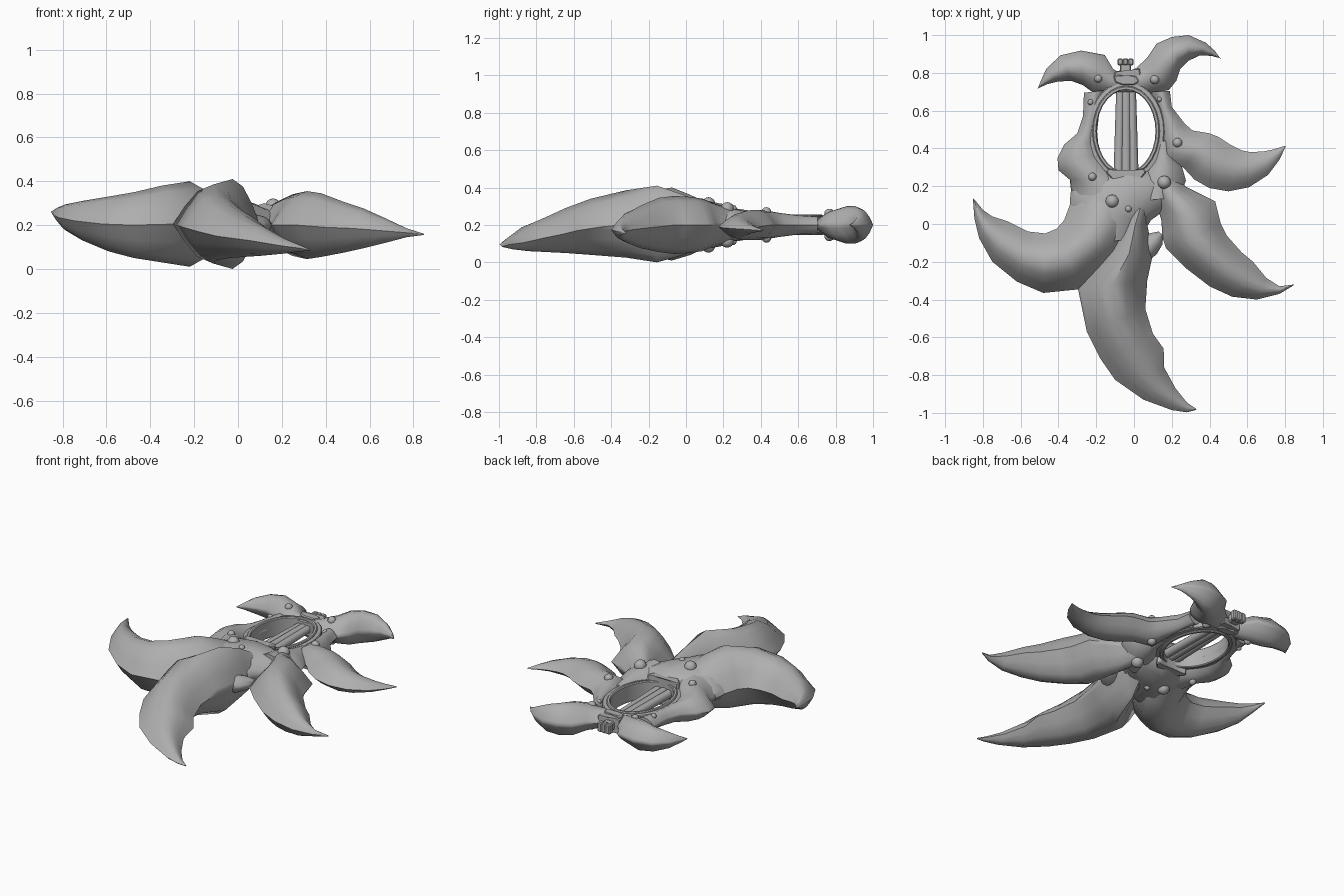
import bpy, bmesh, math
from mathutils import Vector

steel = bpy.data.materials.new("grey steel")
steel.diffuse_color = (0.43, 0.43, 0.43, 1)
MID = 0.2


def finish(name, bm, angle=40):
    bmesh.ops.remove_doubles(bm, verts=bm.verts, dist=0.0005)
    bmesh.ops.recalc_face_normals(bm, faces=bm.faces)
    me = bpy.data.meshes.new(name)
    bm.to_mesh(me)
    bm.free()
    ob = bpy.data.objects.new(name, me)
    bpy.context.collection.objects.link(ob)
    me.materials.append(steel)
    bpy.ops.object.select_all(action='DESELECT')
    ob.select_set(True)
    bpy.context.view_layer.objects.active = ob
    bpy.ops.object.shade_smooth_by_angle(angle=math.radians(angle))
    return ob


def blade(name, stations, power=2.3, n=8):
    """Loft lens-shaped sections; station = (edge a x, y, edge b x, y, half thickness, z)."""
    bm = bmesh.new()
    rings = []
    for ax, ay, bx, by, t, z in stations:
        ring = []
        for i in range(2 * n):
            a = math.pi * i / n
            k = (1 - math.cos(a)) / 2
            h = t * math.copysign(abs(math.sin(a)) ** power, math.sin(a))
            ring.append(bm.verts.new((ax + (bx - ax) * k, ay + (by - ay) * k, z + h)))
        rings.append(ring)
    for r, s in zip(rings, rings[1:]):
        for i in range(2 * n):
            j = (i + 1) % (2 * n)
            bm.faces.new((r[i], r[j], s[j], s[i]))
    bm.faces.new(rings[0])
    bm.faces.new(rings[-1])
    return finish(name, bm, 60)


def prism(name, outline, z0, z1, bevel=0.006):
    bm = bmesh.new()
    low = [bm.verts.new((x, y, z0)) for x, y in outline]
    high = [bm.verts.new((x, y, z1)) for x, y in outline]
    bm.faces.new(low)
    bm.faces.new(high)
    for i in range(len(low)):
        j = (i + 1) % len(low)
        bm.faces.new((low[i], low[j], high[j], high[i]))
    bmesh.ops.bevel(bm, geom=list(bm.edges), offset=bevel, segments=1, affect='EDGES')
    return finish(name, bm, 30)


# Big curved horns
blade("lower_blade", [
    (-0.02, 0.12, 0.10, 0.10, 0.09, .2), (-0.06, -0.02, 0.07, 0.00, 0.16, .2),
    (-0.15, -0.15, 0.10, -0.16, 0.205, .205), (-0.297, -0.34, 0.07, -0.30, 0.18, .205),
    (-0.25, -0.57, 0.06, -0.45, 0.15, .19), (-0.18, -0.71, 0.10, -0.58, 0.12, .17),
    (-0.10, -0.825, 0.157, -0.66, 0.095, .15), (0.05, -0.93, 0.16, -0.76, 0.07, .13),
    (0.20, -0.985, 0.22, -0.87, 0.035, .105), (0.28, -0.997, 0.28, -0.945, 0.015, .095),
    (0.328, -0.985, 0.332, -0.98, 0.003, .085)])
blade("left_horn", [
    (0.05, 0.10, -0.30, 0.20, 0.10, .2), (0.0, -0.05, -0.34, 0.10, 0.16, .2),
    (-0.07, -0.17, -0.37, 0.02, 0.195, .205), (-0.285, -0.345, -0.41, -0.025, 0.175, .205),
    (-0.48, -0.365, -0.47, -0.05, 0.15, .2), (-0.62, -0.305, -0.56, -0.04, 0.125, .205),
    (-0.75, -0.20, -0.67, 0.015, 0.09, .22), (-0.82, -0.075, -0.75, 0.04, 0.06, .235),
    (-0.845, 0.03, -0.80, 0.075, 0.03, .25), (-0.853, 0.135, -0.845, 0.13, 0.003, .26)])
blade("right_lower_horn", [
    (0.06, 0.22, 0.22, 0.30, 0.08, .2), (0.12, 0.10, 0.27, 0.20, 0.115, .2),
    (0.145, 0.02, 0.35, 0.16, 0.14, .2), (0.15, -0.07, 0.43, 0.12, 0.15, .2),
    (0.17, -0.13, 0.46, 0.00, 0.155, .2), (0.27, -0.23, 0.49, -0.06, 0.145, .2),
    (0.40, -0.33, 0.57, -0.15, 0.115, .19), (0.52, -0.385, 0.63, -0.20, 0.09, .185),
    (0.65, -0.40, 0.70, -0.285, 0.055, .175), (0.77, -0.37, 0.77, -0.33, 0.02, .165),
    (0.845, -0.325, 0.848, -0.32, 0.003, .158)])
blade("right_upper_horn", [
    (0.09, 0.70, 0.19, 0.705, 0.045, .2), (0.125, 0.60, 0.20, 0.62, 0.05, .2),
    (0.13, 0.46, 0.27, 0.53, 0.065, .2), (0.13, 0.33, 0.31, 0.495, 0.08, .2),
    (0.26, 0.30, 0.40, 0.48, 0.08, .2), (0.32, 0.235, 0.45, 0.46, 0.08, .2),
    (0.40, 0.19, 0.51, 0.42, 0.075, .195), (0.50, 0.173, 0.57, 0.39, 0.065, .19),
    (0.61, 0.195, 0.62, 0.38, 0.05, .185), (0.71, 0.26, 0.69, 0.385, 0.03, .18),
    (0.77, 0.34, 0.74, 0.395, 0.015, .175), (0.803, 0.41, 0.80, 0.415, 0.003, .17)])

# Pair of horns at the top
blade("top_left_horn", [
    (-0.05, 0.70, -0.06, 0.79, 0.04, .2), (-0.14, 0.685, -0.11, 0.82, 0.055, .2),
    (-0.215, 0.695, -0.155, 0.895, 0.075, .2), (-0.27, 0.735, -0.28, 0.918, 0.09, .2),
    (-0.33, 0.757, -0.39, 0.893, 0.075, .2), (-0.40, 0.755, -0.465, 0.82, 0.05, .2),
    (-0.46, 0.74, -0.49, 0.765, 0.025, .2), (-0.508, 0.718, -0.511, 0.713, 0.003, .2)], 1.9)
blade("top_right_horn", [
    (-0.04, 0.70, -0.05, 0.80, 0.04, .2), (0.07, 0.685, 0.01, 0.825, 0.055, .2),
    (0.185, 0.71, 0.07, 0.88, 0.08, .2), (0.225, 0.76, 0.12, 0.955, 0.1, .2),
    (0.245, 0.82, 0.20, 0.99, 0.1, .2), (0.29, 0.865, 0.29, 1.0, 0.085, .2),
    (0.35, 0.893, 0.38, 0.96, 0.05, .2), (0.41, 0.89, 0.425, 0.92, 0.02, .2),
    (0.455, 0.878, 0.46, 0.874, 0.003, .2)], 1.9)

# Body: both sides of the oval and the mass below it
blade("left_shoulder", [
    (-0.265, 0.695, -0.14, 0.71, 0.045, .2), (-0.27, 0.57, -0.185, 0.58, 0.05, .2),
    (-0.30, 0.48, -0.195, 0.49, 0.055, .2), (-0.37, 0.42, -0.19, 0.43, 0.065, .2),
    (-0.405, 0.35, -0.17, 0.36, 0.075, .2), (-0.40, 0.285, -0.11, 0.28, 0.085, .2),
    (-0.34, 0.235, -0.05, 0.24, 0.095, .2), (-0.33, 0.15, 0.0, 0.15, 0.10, .2)], 1.9)
blade("right_shoulder", [
    (0.11, 0.42, 0.21, 0.46, 0.05, .2), (0.09, 0.34, 0.22, 0.36, 0.065, .2),
    (0.04, 0.275, 0.255, 0.30, 0.08, .2), (0.0, 0.22, 0.275, 0.23, 0.09, .2),
    (0.0, 0.12, 0.24, 0.14, 0.10, .2)], 1.9)
blade("centre_body", [
    (-0.18, 0.278, 0.12, 0.278, 0.075, .2), (-0.33, 0.21, 0.26, 0.21, 0.11, .2),
    (-0.34, 0.12, 0.20, 0.10, 0.128, .2), (-0.33, 0.05, 0.09, 0.02, 0.135, .2),
    (-0.25, -0.1, 0.03, -0.08, 0.11, .2)], 1.6)
blade("side_spur", [
    (0.0, -0.11, 0.07, -0.20, 0.06, .2), (0.04, -0.07, 0.12, -0.16, 0.05, .2),
    (0.08, -0.05, 0.15, -0.11, 0.04, .2), (0.13, -0.04, 0.155, -0.06, 0.02, .2)], 1.5)

# Oval rim around the opening, two stepped bands
CX, CY, SIDES = -0.042, 0.492, 28


def oval_band(name, inner, outer, half, outer_half):
    bm = bmesh.new()
    b = 0.005
    section = [(inner, -half + b), (inner, half - b), (inner + b, half), (outer - b, outer_half),
               (outer, outer_half - b), (outer, -outer_half + b), (outer - b, -outer_half),
               (inner + b, -half)]
    rings = []
    for k in range(SIDES):
        a = 2 * math.pi * k / SIDES
        rings.append([bm.verts.new((CX + (0.156 + r) * math.cos(a),
                                    CY + (0.217 + r) * math.sin(a), MID + h)) for r, h in section])
    for k in range(SIDES):
        r, s = rings[k], rings[(k + 1) % SIDES]
        for i in range(8):
            j = (i + 1) % 8
            bm.faces.new((r[i], r[j], s[j], s[i]))
    return finish(name, bm, 30)


oval_band("inner_rim", 0.0, 0.022, 0.055, 0.055)
oval_band("outer_rim", 0.018, 0.048, 0.047, 0.045)


# Grip rods across the opening, slightly wider at the lower end
def rod(name, x0, x1, r0, r1, y0=0.27, y1=0.72):
    bm = bmesh.new()
    bmesh.ops.create_cone(bm, cap_ends=True, segments=12, radius1=r0, radius2=r1, depth=y1 - y0)
    for v in bm.verts:
        k = v.co.z / (y1 - y0) + 0.5
        v.co = Vector((x0 + (x1 - x0) * k + v.co.x, (y0 + y1) / 2 + v.co.z, MID + v.co.y))
    return finish(name, bm)


rod("left_grip_rod", -0.082, -0.072, 0.026, 0.022)
rod("middle_grip_rod", -0.042, -0.042, 0.028, 0.026)
rod("right_grip_rod", -0.002, -0.012, 0.026, 0.022)

# Clasp plates, showing on both faces
prism("lower_clasp", [(-0.15, 0.275), (-0.11, 0.23), (0.03, 0.23), (0.065, 0.275),
                      (0.05, 0.295), (0.0, 0.28), (-0.09, 0.28), (-0.135, 0.295)], 0.115, 0.285)
prism("upper_clasp", [(-0.11, 0.785), (-0.10, 0.75), (-0.06, 0.735), (0.0, 0.735), (0.03, 0.755),
                      (0.01, 0.785), (-0.03, 0.78), (-0.08, 0.79)], 0.145, 0.255)
prism("clasp_bridge", [(-0.13, 0.70), (0.05, 0.70), (0.03, 0.825), (-0.03, 0.81), (-0.10, 0.81)],
      0.155, 0.245)
for i, x in enumerate((-0.073, -0.045, -0.017)):
    prism(f"top_knob_{i + 1}", [(x - 0.015, 0.84), (x + 0.015, 0.84), (x + 0.015, 0.876),
                                (x - 0.015, 0.876)], 0.17, 0.23)
prism("knob_neck", [(-0.075, 0.80), (-0.015, 0.80), (-0.015, 0.85), (-0.075, 0.85)], 0.175, 0.225)

# Rivets sunk into the upper and lower surfaces
bpy.context.view_layer.update()
deps = bpy.context.evaluated_depsgraph_get()
spots = [(-0.19, 0.77, .022), (0.11, 0.765, .025), (-0.23, 0.645, .016), (0.135, 0.66, .014),
         (0.23, 0.43, .026), (-0.22, 0.25, .022), (0.16, 0.22, .036), (-0.115, 0.12, .036),
         (-0.03, 0.08, .018)]
seats = []
for x, y, r in spots:
    for s in (1, -1):
        hit, loc, *_ = bpy.context.scene.ray_cast(deps, Vector((x, y, MID + s)), Vector((0, 0, -s)))
        seats.append((x, y, (loc.z if hit else MID) - s * 0.2 * r, r))
for i, (x, y, z, r) in enumerate(seats):
    bm = bmesh.new()
    bmesh.ops.create_uvsphere(bm, u_segments=12, v_segments=8, radius=r)
    bmesh.ops.translate(bm, verts=bm.verts, vec=(x, y, z))
    finish(f"rivet_{i + 1}", bm)
